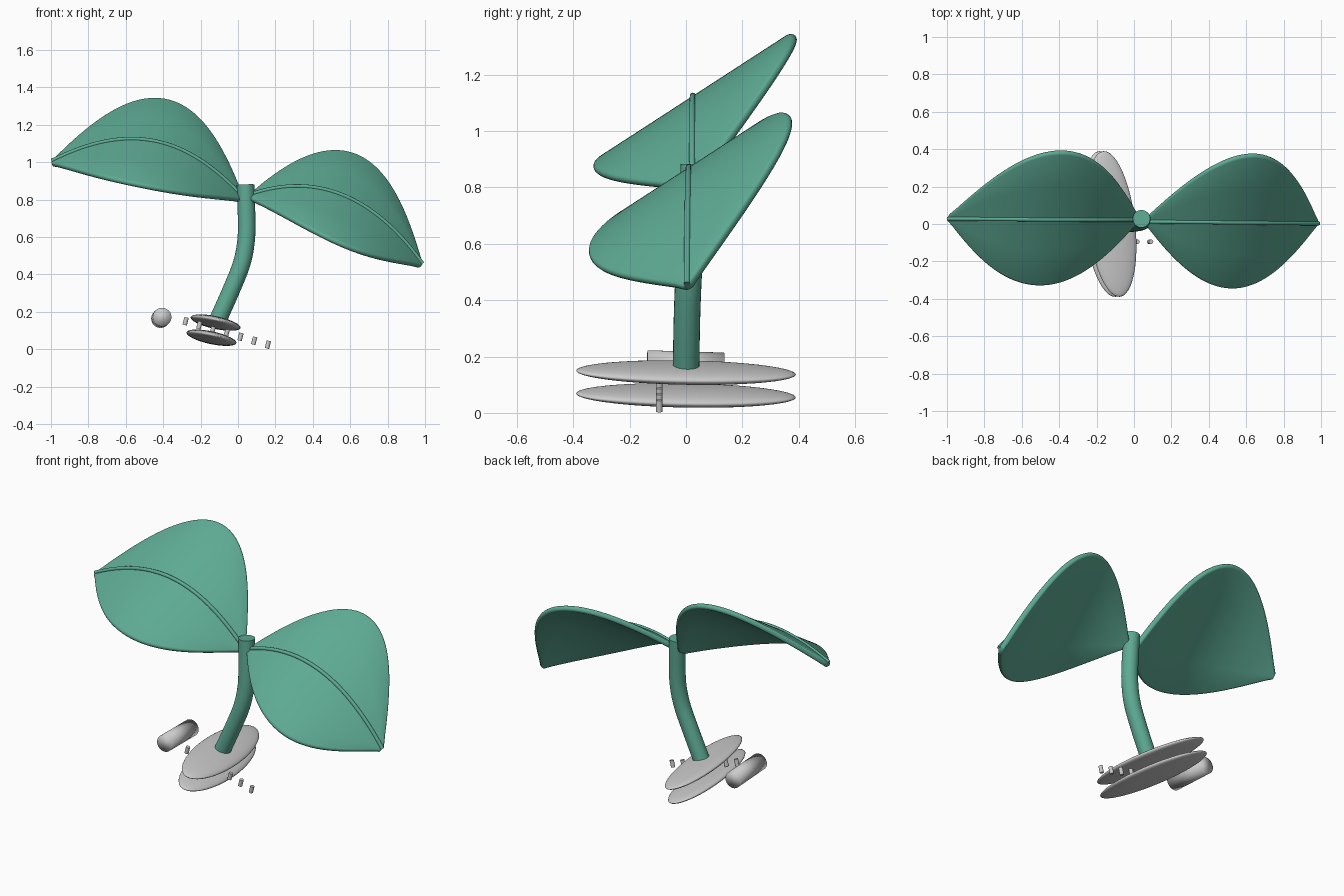
import bpy, bmesh, math
from mathutils import Vector, Matrix

if "Cube" in bpy.data.objects:
    bpy.data.objects.remove(bpy.data.objects["Cube"])

green = bpy.data.materials.new("leaf_green")
green.diffuse_color = (0.11, 0.40, 0.29, 1)
green.use_nodes = True
green.node_tree.nodes["Principled BSDF"].inputs["Base Color"].default_value = green.diffuse_color


def finish(name, bm, mat=None, angle=None):
    bmesh.ops.recalc_face_normals(bm, faces=bm.faces)
    me = bpy.data.meshes.new(name)
    bm.to_mesh(me)
    bm.free()
    ob = bpy.data.objects.new(name, me)
    bpy.context.collection.objects.link(ob)
    if mat:
        me.materials.append(mat)
    for p in me.polygons:
        p.use_smooth = True
    if angle:
        bpy.ops.object.select_all(action='DESELECT')
        ob.select_set(True)
        bpy.context.view_layer.objects.active = ob
        bpy.ops.object.shade_smooth_by_angle(angle=math.radians(angle))
    return ob


def loft(bm, rings):
    """Skin closed rings of points and cap both ends."""
    vr = [[bm.verts.new(p) for p in r] for r in rings]
    for a, b in zip(vr, vr[1:]):
        n = len(a)
        for i in range(n):
            bm.faces.new((a[i], a[(i + 1) % n], b[(i + 1) % n], b[i]))
    bm.faces.new(vr[0])
    bm.faces.new(vr[-1])


def bezier(pts, t):
    p0, p1, p2, p3 = (Vector(p) for p in pts)
    u = 1 - t
    pos = p0 * u**3 + p1 * 3 * u * u * t + p2 * 3 * u * t * t + p3 * t**3
    tan = (p1 - p0) * u * u + (p2 - p1) * 2 * u * t + (p3 - p2) * t * t
    return pos, tan.normalized()


def spline(pts, steps):
    """Catmull-Rom path through points."""
    p = [Vector(q) for q in pts]
    p = [2 * p[0] - p[1]] + p + [2 * p[-1] - p[-2]]
    out = []
    for i in range(1, len(p) - 2):
        a, b, c, d = p[i - 1:i + 3]
        for k in range(steps):
            t = k / steps
            out.append(0.5 * (2 * b + (c - a) * t + (2 * a - 5 * b + 4 * c - d) * t * t
                              + (3 * b - a - 3 * c + d) * t**3))
    return out + [p[-2]]


def tube(name, path, r, sides, mat, side=Vector((0, 1, 0))):
    bm = bmesh.new()
    rings = []
    for i, c in enumerate(path):
        tan = (path[min(i + 1, len(path) - 1)] - path[max(i - 1, 0)]).normalized()
        u = tan.cross(side).normalized()
        v = tan.cross(u)
        rings.append([c + r * (math.cos(a) * u + math.sin(a) * v)
                      for a in (2 * math.pi * k / sides for k in range(sides))])
    loft(bm, rings)
    return finish(name, bm, mat, 50)


# Leaves: a straight slanted cross-section with rounded rims swept along an arched rib
across = Vector((0.12, 0.71, 0.46)).normalized()


def leaf(name, ctrl, n=40, h=0.016):
    rings, rib = [], []
    samples = [bezier(ctrl, i / n) for i in range(n + 1)]
    lens = [0]
    for (a, _), (b, _) in zip(samples, samples[1:]):
        lens.append(lens[-1] + (b - a).length)
    for (c, tan), s in zip(samples, lens):
        w = 0.016 + 0.415 * math.sin(math.pi * s / lens[-1])
        nor = tan.cross(across).normalized()
        if nor.z < 0:
            nor.negate()
        core = max(w - h, 0.004)
        ring = []
        for sgn in (1, -1):
            for k in range(7):
                a = math.pi * k / 6
                ring.append(c + across * sgn * (core + h * math.sin(a))
                            + nor * sgn * h * math.cos(a))
            for k in (1, 2, 3):
                ring.append(c + across * sgn * core * (1 - k / 2) - nor * sgn * h)
        rings.append(ring)
        rib.append(c + nor * h)
    bm = bmesh.new()
    loft(bm, rings)
    bmesh.ops.remove_doubles(bm, verts=bm.verts, dist=1e-5)
    finish(name, bm, green, 60)
    tube(name + "_rib", rib, 0.011, 10, green)


leaf("left_leaf", [(0.02, 0.03, 0.80), (-0.30, 0.03, 1.15), (-0.60, 0.035, 1.19), (-0.99, 0.035, 0.995)])
leaf("right_leaf", [(0.06, 0.02, 0.81), (0.36, 0.02, 0.92), (0.68, 0.015, 0.86), (0.975, 0.01, 0.45)])

# Bent stem
tube("stem", spline([(-0.115, 0, 0.14), (-0.035, 0.003, 0.32), (0.02, 0.008, 0.46),
                     (0.043, 0.015, 0.58), (0.046, 0.02, 0.70), (0.04, 0.028, 0.88)], 6),
     0.047, 24, green)

# Clip plates: two flattened ellipsoids, tilted down to the right
long_axis = Vector((-0.115, 0.99, -0.015)).normalized()
normal = Vector((0.25, 0, 0.97))
normal = (normal - long_axis * normal.dot(long_axis)).normalized()
short_axis = long_axis.cross(normal)
basis = Matrix((short_axis, long_axis, normal)).transposed().to_4x4()
for name, loc in (("upper_plate", (-0.12, 0, 0.143)), ("lower_plate", (-0.142, 0, 0.062))):
    bm = bmesh.new()
    bmesh.ops.create_uvsphere(bm, u_segments=48, v_segments=24, radius=1)
    bm.transform(Matrix.Translation(loc) @ basis @ Matrix.Diagonal((0.13, 0.392, 0.03, 1)))
    finish(name, bm)


def cylinder(name, loc, axis, r, length, sides, angle):
    bm = bmesh.new()
    bmesh.ops.create_cone(bm, cap_ends=True, segments=sides, radius1=r, radius2=r, depth=length)
    rot = Vector(axis).to_track_quat('Z', 'Y').to_matrix().to_4x4()
    bm.transform(Matrix.Translation(loc) @ rot)
    finish(name, bm, None, angle)


# Row of small teeth along the clip
for i in range(7):
    cylinder(f"tooth_{i + 1}", (-0.28 + 0.0733 * i, -0.095, 0.15 - 0.0208 * i),
             (0.25, 0, 0.97), 0.012, 0.042, 12, 40)

# Hinge barrel
cylinder("hinge_barrel", (-0.41, -0.002, 0.168), (-0.03, 1, -0.03), 0.05, 0.272, 32, None)
